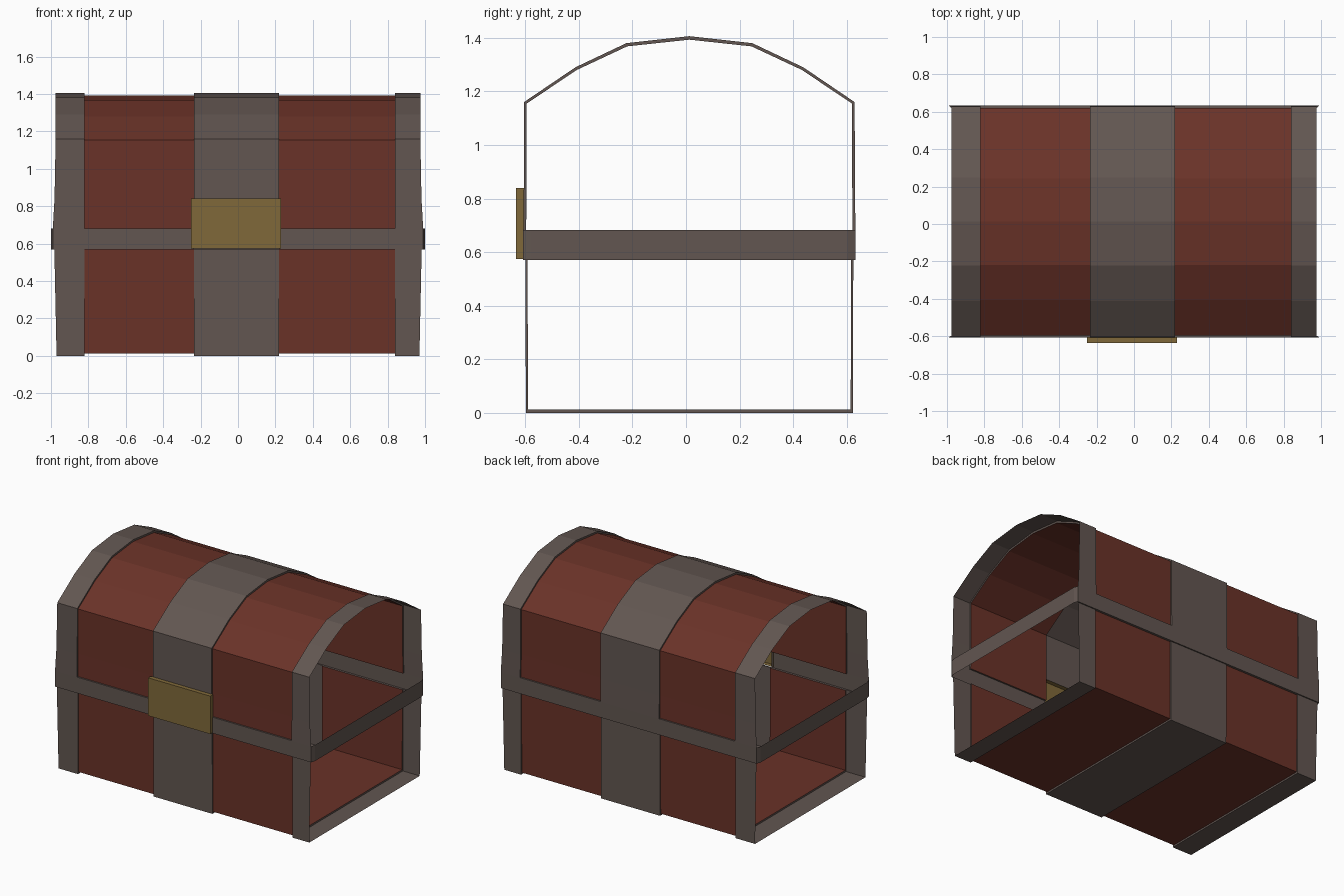
import bpy, bmesh

if "Cube" in bpy.data.objects:
    bpy.data.objects.remove(bpy.data.objects["Cube"])


def material(name, rgb):
    m = bpy.data.materials.new(name)
    m.diffuse_color = (*rgb, 1)
    m.use_nodes = True
    m.node_tree.nodes["Principled BSDF"].inputs["Base Color"].default_value = m.diffuse_color
    return m


RED = material("dark red wood", (0.144, 0.032, 0.021))
GREY = material("grey iron", (0.122, 0.093, 0.082))
GOLD = material("dull brass", (0.216, 0.141, 0.042))
CY = 0.0125  # middle of the chest body in y


def finish(name, bm, mats):
    bmesh.ops.dissolve_degenerate(bm, dist=1e-4, edges=bm.edges[:])
    bmesh.ops.remove_doubles(bm, verts=bm.verts[:], dist=1e-4)
    bmesh.ops.recalc_face_normals(bm, faces=bm.faces[:])
    me = bpy.data.meshes.new(name)
    bm.to_mesh(me)
    bm.free()
    for m in mats:
        me.materials.append(m)
    ob = bpy.data.objects.new(name, me)
    bpy.context.collection.objects.link(ob)
    return ob


# Half cross-section: iron (y, z), recessed wood (y, z), half length at the ends
HALF = [
    (0.610, 0.000, 0.602, 0.012, 0.970),
    (0.612, 0.570, 0.604, 0.570, 0.982),
    (0.620, 0.570, 0.620, 0.570, 0.990),
    (0.620, 0.682, 0.620, 0.682, 0.990),
    (0.620, 0.682, 0.609, 0.682, 0.990),
    (0.618, 0.840, 0.608, 0.840, 0.981),
    (0.617, 1.160, 0.608, 1.154, 0.975),
    (0.425, 1.290, 0.420, 1.280, 0.975),
    (0.235, 1.380, 0.232, 1.368, 0.975),
    (0.000, 1.406, 0.000, 1.393, 0.975),
]
N = len(HALF)
# Full loop: front bottom, up over the lid, down the back
LOOP = [(-a, b, -c, d, e) for a, b, c, d, e in HALF] + HALF[-2::-1]

# Columns along the length: (x, is wood); None marks the flared ends
COLS = [(-1, False), (-0.82, False), (-0.82, True), (-0.235, True),
        (-0.235, False), (0.22, False), (0.22, True), (0.84, True),
        (0.84, False), (1, False)]

# Chest shell: open at both ends, with raised iron bands and recessed wood
bm = bmesh.new()
grid = []
for x, wood in COLS:
    col = []
    for gy, gz, wy, wz, end in LOOP:
        px = x * end if abs(x) == 1 else x
        y, z = (wy, wz) if wood else (gy, gz)
        col.append(bm.verts.new((px, y + CY, z)))
    grid.append(col)

TRIM_ROWS = {1, 2, 3}
for i in range(len(COLS) - 1):
    wood = COLS[i][1] and COLS[i + 1][1]
    for j in range(len(LOOP)):
        if i == 4 and j in (2, 3, 4):
            continue  # opening behind the lock
        k = (j + 1) % len(LOOP)
        f = bm.faces.new((grid[i][j], grid[i + 1][j], grid[i + 1][k], grid[i][k]))
        row = min(j, len(LOOP) - 2 - j) if j < len(LOOP) - 1 else 0
        f.material_index = 0 if wood and row not in TRIM_ROWS else 1
finish("chest_shell", bm, [RED, GREY])

# Rim bars across the open ends
for side, name in ((-1, "left_rim_bar"), (1, "right_rim_bar")):
    bm = bmesh.new()
    pts = [(0.99, -0.62), (1.0, -0.59), (1.0, 0.59), (0.99, 0.62)]
    rows = [[bm.verts.new((side * x, y + CY, z)) for x, y in pts]
            for z in (0.57, 0.682)]
    for i in range(3):
        f = bm.faces.new((rows[0][i], rows[0][i + 1], rows[1][i + 1], rows[1][i]))
        if side < 0:
            f.normal_flip()
    me = bpy.data.meshes.new(name)
    bm.to_mesh(me)
    bm.free()
    me.materials.append(GREY)
    bpy.context.collection.objects.link(bpy.data.objects.new(name, me))

# Lock plate: shallow box, open on the inside
bm = bmesh.new()
bmesh.ops.create_cube(bm, size=1)
for v in bm.verts:
    v.co = (v.co.x * 0.48 - 0.01, v.co.y * 0.03 - 0.62, v.co.z * 0.265 + 0.7075)
bm.normal_update()
back = [f for f in bm.faces if f.normal.y > 0.9]
bmesh.ops.delete(bm, geom=back, context='FACES_ONLY')
finish("lock", bm, [GOLD])
